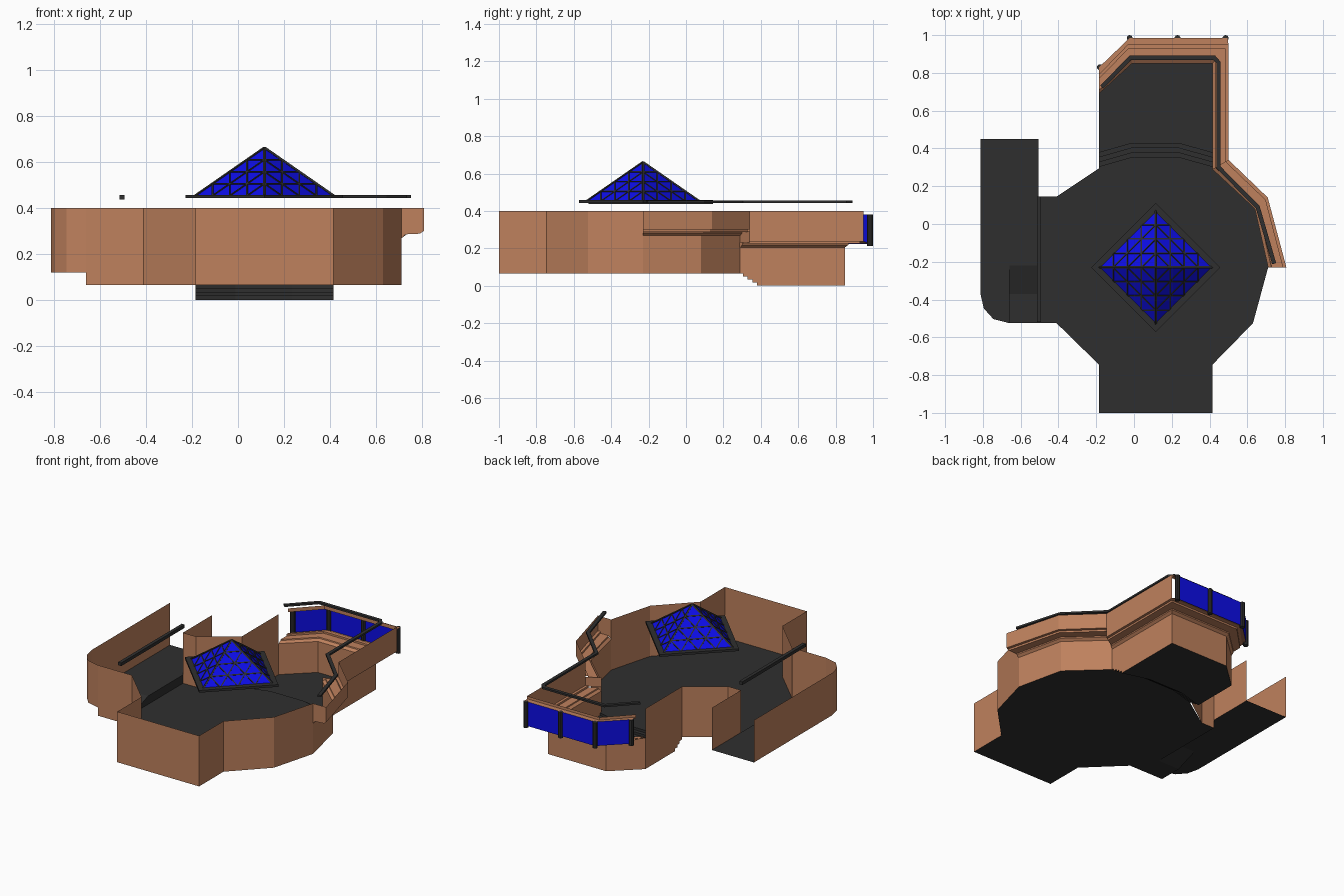
import bpy, bmesh, math
from mathutils import Vector

if "Cube" in bpy.data.objects:
    bpy.data.objects.remove(bpy.data.objects["Cube"])


def material(name, rgb):
    m = bpy.data.materials.new(name)
    m.diffuse_color = (*rgb, 1)
    m.use_nodes = True
    m.node_tree.nodes["Principled BSDF"].inputs["Base Color"].default_value = m.diffuse_color
    return m


TAN = material("tan wall", (0.52, 0.22, 0.11))
DARK = material("charcoal", (0.028, 0.028, 0.028))
BLUE = material("blue glass", (0.004, 0.004, 0.80))


def make(name, polys, mat):
    """One object from a list of polygons."""
    bm = bmesh.new()
    for p in polys:
        bm.faces.new([bm.verts.new(v) for v in p])
    bmesh.ops.remove_doubles(bm, verts=bm.verts, dist=1e-5)
    me = bpy.data.meshes.new(name)
    bm.to_mesh(me)
    bm.free()
    me.materials.append(mat)
    ob = bpy.data.objects.new(name, me)
    bpy.context.collection.objects.link(ob)
    return ob


def flat(pts, z):
    return [(x, y, z) for x, y in pts]


def walls(path, z0, z1):
    return [[(*a, z0), (*b, z0), (*b, z1), (*a, z1)] for a, b in zip(path, path[1:])]


def bridge(a, b, za, zb):
    """Quads between two matching paths."""
    return [[(*a[i], za), (*a[i + 1], za), (*b[i + 1], zb), (*b[i], zb)]
            for i in range(len(a) - 1)]


def offset(path, d, closed=False):
    """Mitred offset of a flat path."""
    n, out = len(path), []
    for i in range(n):
        p = Vector(path[i])
        dirs = []
        if i > 0 or closed:
            dirs.append((p - Vector(path[i - 1])).normalized())
        if i < n - 1 or closed:
            dirs.append((Vector(path[(i + 1) % n]) - p).normalized())
        norms = [Vector((-v.y, v.x)) for v in dirs]
        m = sum(norms, Vector((0, 0))).normalized()
        out.append(tuple(p + m * d / m.dot(norms[0])))
    return out


def bar(name, path, width, z0, z1, mat, closed=False):
    """Rectangular bar along a flat path."""
    l, r = offset(path, width / 2, closed), offset(path, -width / 2, closed)
    if closed:
        l.append(l[0])
        r.append(r[0])
    q = bridge(l, r, z0, z0) + bridge(l, r, z1, z1) + walls(l, z0, z1) + walls(r, z0, z1)
    if not closed:
        q += walls([l[0], r[0]], z0, z1) + walls([l[-1], r[-1]], z0, z1)
    return make(name, q, mat)


ZM, ZL, TOP = 0.065, 0.12, 0.40      # main floor, left floor, wall top
XL, XR, LX = -0.185, 0.415, -0.505   # wing sides, left passage edge

# ---- floors
step = [(XL, 0.305), (-0.01, 0.355), (0.235, 0.355), (XR, 0.305)]
lower = [[(x, y + 0.025 * k) for x, y in step] for k in range(4)]
hall = [(0.71, -0.23), (0.63, -0.525), (XR, -0.745), (XR, -1), (XL, -1), (XL, -0.745),
        (-0.41, -0.525), (LX, -0.525), (LX, 0.145), (-0.41, 0.145), (XL, 0.295)]
make("hall_floor", [flat(hall + step + [(XR, 0.29), (0.64, 0.08)], ZM)], DARK)
room_in = [(XR, 0.29), (XR, 0.85), (-0.01, 0.85), (XL, 0.69)]
make("back_room_floor", [flat(lower[3] + room_in[1:], 0)], DARK)
stairs = []
for k in range(4):
    z0, z1 = ZM * (1 - k / 4), ZM * (1 - (k + 1) / 4)
    stairs += walls(lower[k], z1, z0)
    if k < 3:
        stairs += bridge(lower[k], lower[k + 1], z1, z1)
make("stairs", stairs, DARK)

# left passage floor with a ramp down to the hall
bend = [(-0.66, -0.525), (-0.745, -0.503), (-0.795, -0.447), (-0.813, -0.37), (-0.813, 0.45)]
make("passage_floor", [flat(bend + [(LX, 0.45), (LX, -0.22), (-0.66, -0.22)], ZL)], DARK)
make("passage_ramp", [
    flat([(-0.66, -0.525), (LX, -0.525), (LX, -0.37), (-0.66, -0.37)], ZM),
    [(-0.66, -0.37, ZM), (LX, -0.37, ZM), (LX, -0.22, ZL), (-0.66, -0.22, ZL)]], DARK)
make("ramp_side", [[(-0.66, -0.525, ZM), (-0.66, -0.37, ZM), (-0.66, -0.22, ZL),
                    (-0.66, -0.525, ZL)]], TAN)
make("passage_riser", [[(LX, -0.37, ZM), (LX, 0.145, ZM), (LX, 0.145, ZL), (LX, -0.22, ZL)]], DARK)

# ---- plain outer walls
make("hall_walls", walls(hall[:7] + [(-0.66, -0.525)], ZM, TOP), TAN)
make("passage_outer_wall", walls(bend, ZL, TOP), TAN)
make("passage_inner_wall", walls([(LX, 0.45), (LX, 0.145)], ZL, TOP), TAN)
make("hall_back_left_wall", walls([(LX, 0.145), (-0.41, 0.145), (XL, 0.305)], ZM, TOP), TAN)


def stepped(x, top):
    """Wall whose lower edge follows the stairs."""
    q = []
    for k in range(3):
        q += walls([(x, 0.305 + 0.025 * k), (x, 0.33 + 0.025 * k)], ZM * (1 - (k + 1) / 4), top)
    return q


make("back_room_left_wall", stepped(XL, TOP) + walls([(XL, 0.38), (XL, 0.69)], 0, TOP), TAN)

# ---- overhanging ledges: low inner wall, moulded ledge, outer wall
def ledge(inner, outer, zl):
    mix = lambda t: [(a[0] + (b[0] - a[0]) * t, a[1] + (b[1] - a[1]) * t)
                     for a, b in zip(inner, outer)]
    prof = [(0, zl - 0.025), (0.18, zl - 0.012), (0.2, zl - 0.005), (0.8, zl - 0.005),
            (0.8, zl + 0.007), (1, zl + 0.007)]
    q = []
    for (t0, z0), (t1, z1) in zip(prof, prof[1:]):
        q += bridge(mix(t0), mix(t1), z0, z1)
    return q


side_in = [(0.71, -0.23), (0.64, 0.08), (XR, 0.29)]
side_out = [(0.807, -0.23), (0.708, 0.14), (0.5, 0.34)]
room_out = [(0.5, 0.34), (0.5, 0.95), (-0.03, 0.95), (XL, 0.79)]
ZS, ZB = 0.293, 0.23
make("side_low_wall", walls(side_in, ZM, ZS - 0.025), TAN)
make("side_ledge", ledge(side_in, side_out, ZS) + walls(side_out, ZS + 0.007, TOP), TAN)
make("side_ledge_end", [[(0.71, -0.23, ZS - 0.025), (0.727, -0.23, ZS - 0.008), (0.79, -0.23, ZS - 0.005),
                         (0.807, -0.23, ZS + 0.007), (0.807, -0.23, TOP), (0.71, -0.23, TOP)]], TAN)
make("ledge_drop", walls([side_in[2], side_out[2]], ZB, ZS), TAN)
make("back_room_low_wall", stepped(XR, ZB - 0.025)
     + walls([(XR, 0.29), (XR, 0.305)], ZM, ZB - 0.025)
     + walls([(XR, 0.38)] + room_in[1:], 0, ZB - 0.025), TAN)
make("back_room_ledge", ledge(room_in, room_out, ZB), TAN)
make("back_room_side_wall", walls(room_out[:2], ZB + 0.007, TOP), TAN)

# ---- window bay
glass = [(0.495, 0.985), (-0.023, 0.985), (XL, 0.83)]
make("window_lintel", walls(room_out[1:], 0.375, TOP) + bridge(room_out[1:], glass, 0.382, 0.382), TAN)
make("window_sill", bridge(room_out[1:], glass, ZB + 0.007, ZB - 0.005), TAN)
make("window_glass", walls(glass, 0.222, 0.382), BLUE)
for i, (x, y) in enumerate([(0.485, 0.984), (0.23, 0.984), (-0.023, 0.984), (XL + 0.005, 0.83)]):
    bpy.ops.mesh.primitive_cylinder_add(vertices=10, radius=0.016, depth=0.17, location=(x, y, 0.297))
    ob = bpy.context.object
    ob.name = f"window_post_{i + 1}"
    ob.data.materials.append(DARK)

# ---- floating hand rails
bar("ledge_rail", [(-0.17, 0.725), (-0.02, 0.88), (0.425, 0.88), (0.447, 0.855), (0.447, 0.3),
                   (0.655, 0.09), (0.742, -0.21)], 0.022, 0.443, 0.455, DARK)
bar("passage_rail", [(-0.503, -0.52), (-0.503, 0.145)], 0.022, 0.436, 0.457, DARK)

# ---- pyramid skylight
C, R, Z0, H = Vector((0.115, -0.23, 0)), 0.30, 0.452, 0.208
corners = [C + Vector((R * math.cos(i * math.pi / 2), R * math.sin(i * math.pi / 2), Z0)) for i in range(4)]
apex = C + Vector((0, 0, Z0 + H))
make("skylight_glass", [[corners[i], corners[(i + 1) % 4], apex] for i in range(4)], BLUE)
ring = [tuple(C.xy + (c.xy - C.xy) * 1.06) for c in corners]
bar("skylight_frame", ring, 0.034, 0.442, 0.457, DARK, closed=True)


def strut(a, b, n, w=0.0035):
    """Thin square bar lying on a glass face with normal n."""
    s = (b - a).normalized().cross(n) * w
    u = n * w
    c = [s + u, u - s, -s - u, s - u]
    return [[a + c[i], a + c[(i + 1) % 4], b + c[(i + 1) % 4], b + c[i]] for i in range(4)]


bars, N = [], 4
for i in range(4):
    p, q = corners[i], corners[(i + 1) % 4]
    n = (q - p).cross(apex - p).normalized()
    bars += strut(p, apex, n, 0.005)
    for k in range(1, N):
        t = k / N
        bars += strut(p.lerp(apex, t), q.lerp(apex, t), n)   # level bars
        bars += strut(p.lerp(q, t), p.lerp(apex, t), n)      # bars along each hip
        bars += strut(p.lerp(q, t), q.lerp(apex, 1 - t), n)
make("skylight_bars", bars, DARK)
